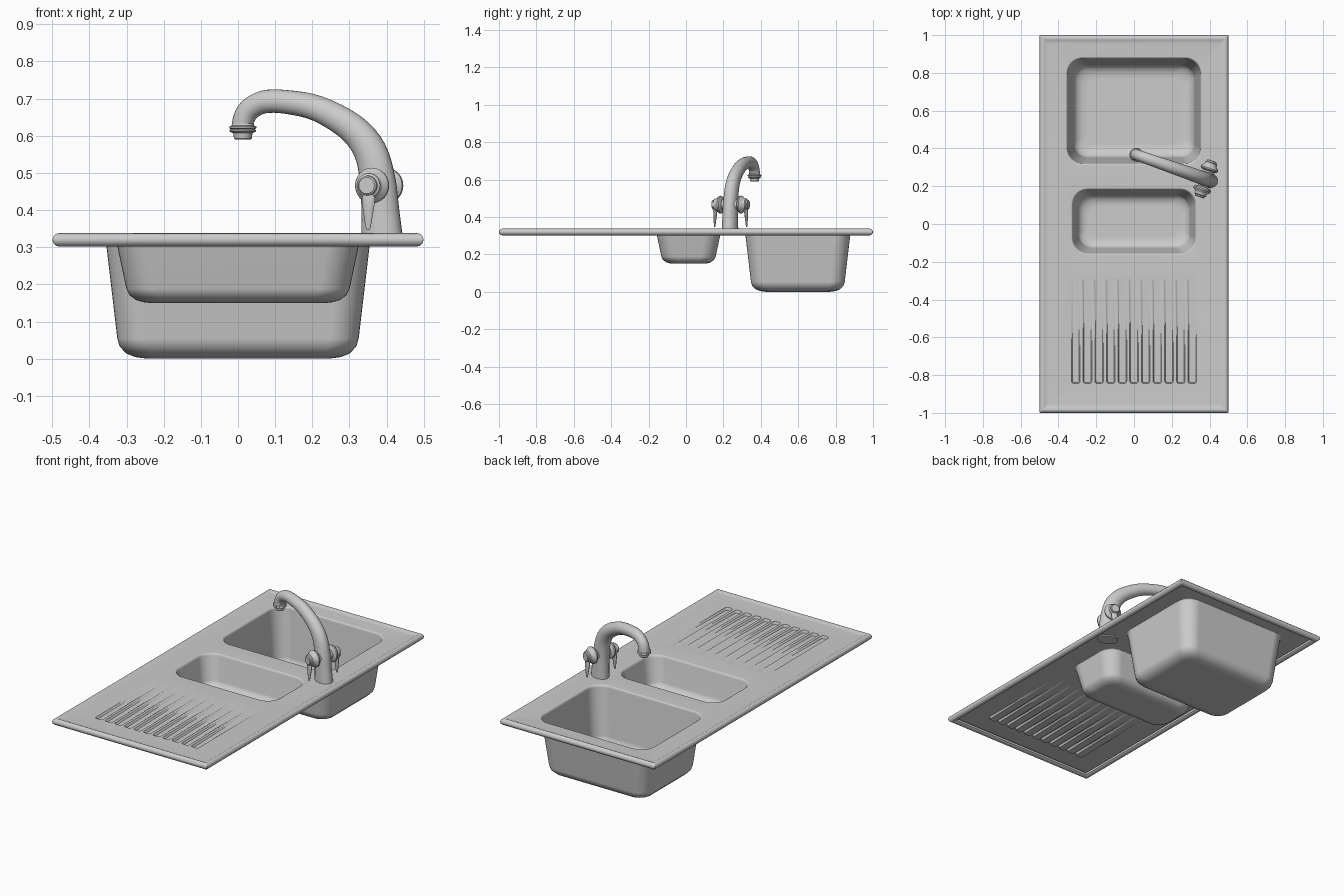
import bpy, bmesh
from math import sin, cos, pi
from mathutils import Vector, Matrix

if "Cube" in bpy.data.objects:
    bpy.data.objects.remove(bpy.data.objects["Cube"])

DECK = 0.33


def finish(bm, name, angle=40):
    me = bpy.data.meshes.new(name)
    bm.to_mesh(me)
    bm.free()
    ob = bpy.data.objects.new(name, me)
    bpy.context.collection.objects.link(ob)
    bpy.ops.object.select_all(action='DESELECT')
    ob.select_set(True)
    bpy.context.view_layer.objects.active = ob
    bpy.ops.object.shade_smooth_by_angle(angle=angle * pi / 180)
    return ob


def ring(bm, pts):
    return [bm.verts.new(p) for p in pts]


def bridge(bm, a, b):
    n = len(a)
    for i in range(n):
        j = (i + 1) % n
        bm.faces.new((a[i], a[j], b[j], b[i]))


def loft(bm, rings, cap_start=False, cap_end=False):
    loops = [ring(bm, r) for r in rings]
    for a, b in zip(loops, loops[1:]):
        bridge(bm, a, b)
    if cap_start:
        bm.faces.new(loops[0])
    if cap_end:
        bm.faces.new(loops[-1])
    return loops


def edges_of(bm, vs):
    out = []
    for i, v in enumerate(vs):
        w = vs[(i + 1) % len(vs)]
        out.append(bm.edges.get((v, w)) or bm.edges.new((v, w)))
    return out


def rounded_rect(x0, x1, y0, y1, r, z, n=8):
    pts = []
    corners = [(x1 - r, y1 - r), (x0 + r, y1 - r), (x0 + r, y0 + r), (x1 - r, y0 + r)]
    for k, (cx, cy) in enumerate(corners):
        for i in range(n + 1):
            a = (k + i / n) * pi / 2
            pts.append(Vector((cx + r * cos(a), cy + r * sin(a), z)))
    return pts


# Sheet: rolled rim, two bowls and drainer grooves in one surface
bm = bmesh.new()
rim = [(.045, DECK), (.03, .333), (.02, .338), (.01, .336), (.003, .329), (0, .32),
       (.003, .311), (.01, .304), (.018, .302), (.028, .304), (.034, .31), (.035, .322)]
loops = loft(bm, [rounded_rect(-.5 + d, .5 - d, -1 + d, 1 - d, .004, z, 3) for d, z in rim])
outline = edges_of(bm, loops[0])


def bowl(x, y0, y1, profile, r):
    rings = [rounded_rect(-x + d, x - d, y0 + d, y1 - d, r - d * .3, z) for d, z in profile]
    return edges_of(bm, loft(bm, rings, cap_end=True)[0])


outline += bowl(.36, .312, .884, [(0, DECK), (.005, .327), (.009, .318), (.04, .055),
                                  (.046, .035), (.062, .018), (.085, .009), (.115, .005)], .085)
outline += bowl(.332, -.163, .19, [(0, DECK), (.005, .327), (.009, .318), (.036, .19),
                                   (.044, .174), (.06, .162), (.078, .157), (.095, .155)], .085)
for i in range(11):
    cx = -.308 + i * .0617
    top = rounded_rect(cx - .023, cx + .023, -.845, -.285, .014, DECK, 4)
    low = rounded_rect(cx - .018, cx + .018, -.84, -.29, .011, DECK, 4)
    for p in low:
        p.z -= .002 + .013 * (-.29 - p.y) / .55
    outline += edges_of(bm, loft(bm, [top, low], cap_end=True)[0])
bmesh.ops.triangle_fill(bm, edges=outline, use_beauty=True)
bmesh.ops.recalc_face_normals(bm, faces=bm.faces[:])
bm.normal_update()
if max(bm.faces, key=lambda f: f.calc_area()).normal.z < 0:
    bmesh.ops.reverse_faces(bm, faces=bm.faces[:])
sheet = finish(bm, "sink_sheet")
sol = sheet.modifiers.new("thickness", 'SOLIDIFY')
sol.thickness = .005
sol.offset = -1
sheet.modifiers.new("normals", 'WEIGHTED_NORMAL').keep_sharp = True

# Tap body and spout: (x, z, radius in bend plane, radius across)
path = [(.388, .318, .058, .043), (.383, .40, .052, .041), (.376, .48, .049, .039),
        (.355, .56, .045, .037), (.305, .622, .040, .035), (.215, .673, .035, .033),
        (.13, .691, .032, .031), (.07, .691, .031, .030), (.03, .670, .030, .029),
        (.014, .64, .029, .029), (.013, .618, .028, .028)]
side = Vector((.33, .944, 0))
along = Vector((-.944, .33, 0))
up = Vector((0, 0, 1))


def smooth_path(pts, steps=4):
    v = [Vector(p) for p in pts]
    out = []
    for i in range(len(v) - 1):
        a, b, c, d = v[max(i - 1, 0)], v[i], v[i + 1], v[min(i + 2, len(v) - 1)]
        for s in range(steps):
            t = s / steps
            out.append(.5 * (2 * b + (c - a) * t + (2 * a - 5 * b + 4 * c - d) * t * t
                             + (3 * b - a - 3 * c + d) * t ** 3))
    return out + [v[-1]]


sp = smooth_path(path)
centres = [Vector((p[0], .235 + (.388 - p[0]) * .35, p[1])) for p in sp]
rings = []
for i, (p, c) in enumerate(zip(sp, centres)):
    t = (centres[min(i + 1, len(sp) - 1)] - centres[max(i - 1, 0)]).normalized()
    if i == 0:
        t = up.copy()
    nrm = side.cross(t).normalized()
    rings.append([c + nrm * p[2] * cos(a) + side * p[3] * sin(a)
                  for a in (2 * pi * k / 24 for k in range(24))])
bm = bmesh.new()
loft(bm, rings, True, True)
bmesh.ops.recalc_face_normals(bm, faces=bm.faces[:])
finish(bm, "tap_spout")


def lathe(name, profile, matrix, n=24):
    bm = bmesh.new()
    loft(bm, [[matrix @ Vector((r * cos(2 * pi * k / n), r * sin(2 * pi * k / n), z))
               for k in range(n)] for r, z in profile], True, True)
    bmesh.ops.recalc_face_normals(bm, faces=bm.faces[:])
    return finish(bm, name, 35)


# Spout nozzle with double collar
lathe("spout_nozzle", [(.028, .635), (.031, .627), (.036, .625), (.037, .621), (.033, .618),
                       (.036, .615), (.035, .611), (.026, .607), (.024, .593), (.021, .59),
                       (.018, .59), (.018, .6)],
      Matrix.Translation((centres[-1].x, centres[-1].y, 0)))

# Two handles with hanging levers
hub = Vector((.38, .239, .466))
for name, s in (("front", -1), ("back", 1)):
    axis = side.normalized() * s
    basis = Matrix((along, up, axis)).transposed().to_4x4()
    lathe(name + "_knob", [(.03, .02), (.028, .044), (.04, .047), (.047, .053), (.048, .06),
                           (.044, .067), (.036, .073), (.033, .078), (.033, .088), (.027, .092),
                           (.026, .099), (.022, .102), (.008, .102)],
          Matrix.Translation(hub) @ basis)
    top = hub + axis * .08
    bm = bmesh.new()
    lever = [(.013, -.015), (.019, -.035), (.017, -.055), (.012, -.085), (.008, -.11), (.004, -.12)]
    loft(bm, [[top + axis * (.006 - z * .04 + .5 * r * sin(a)) + along * r * cos(a) + up * z
               for a in (2 * pi * k / 12 for k in range(12))] for r, z in lever], True, True)
    bmesh.ops.recalc_face_normals(bm, faces=bm.faces[:])
    finish(bm, name + "_lever")
